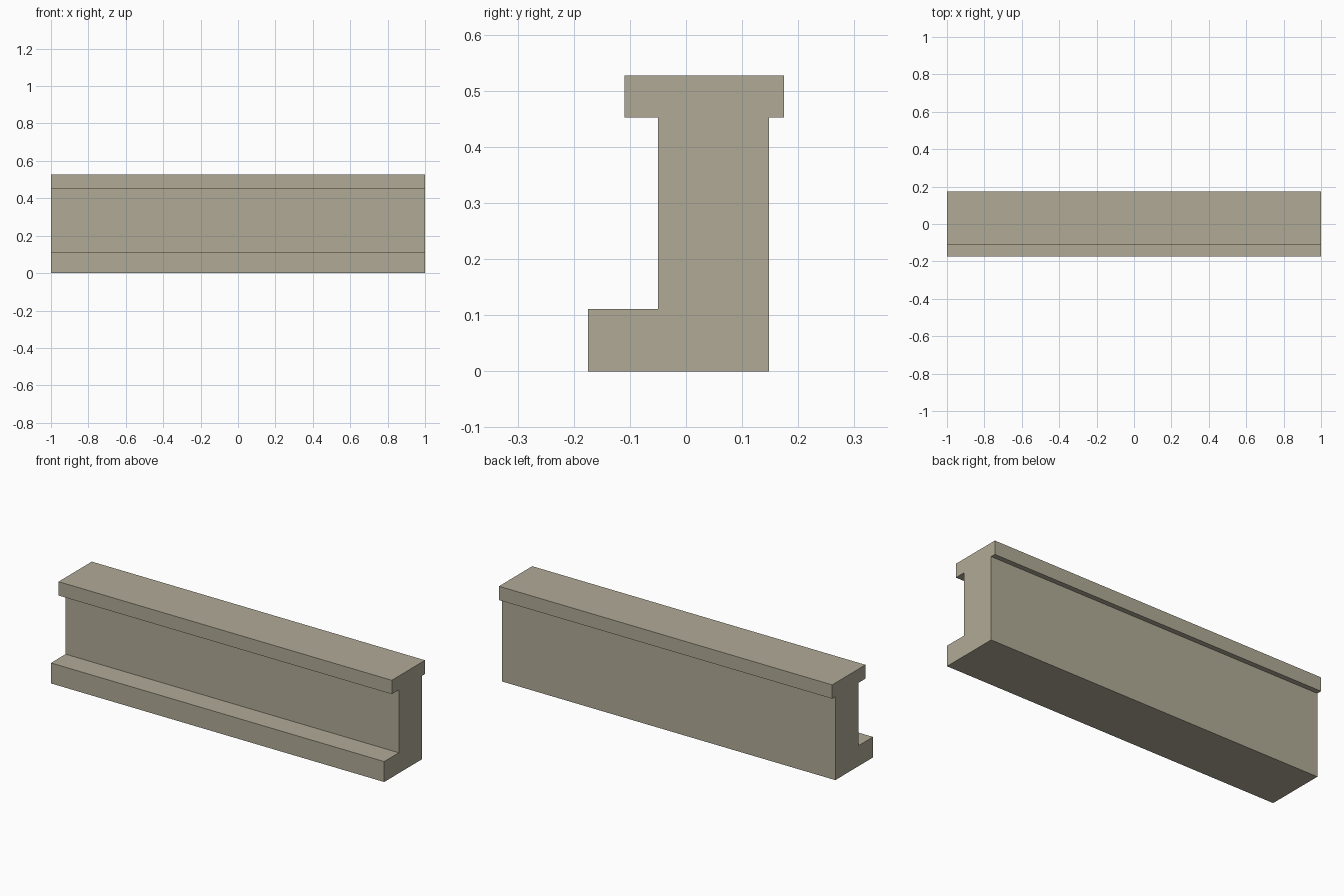
import bpy
import bmesh

if "Cube" in bpy.data.objects:
    bpy.data.objects.remove(bpy.data.objects["Cube"])

# Stone colour
stone = bpy.data.materials.new("warm_grey_stone")
stone.diffuse_color = (0.434, 0.402, 0.305, 1.0)
stone.use_nodes = True
stone.node_tree.nodes["Principled BSDF"].inputs["Base Color"].default_value = stone.diffuse_color

# Cross-section of the beam in (y, z): plinth at the front, wall, overhanging cap
profile = [
    (-0.175, 0.0), (0.148, 0.0), (0.148, 0.452), (0.175, 0.452),
    (0.175, 0.527), (-0.11, 0.527), (-0.11, 0.452), (-0.05, 0.452),
    (-0.05, 0.111), (-0.175, 0.111),
]

# Extrude the section along x
bm = bmesh.new()
end = bm.faces.new([bm.verts.new((-1.0, y, z)) for y, z in profile])
result = bmesh.ops.extrude_face_region(bm, geom=[end], use_keep_orig=True)
moved = [v for v in result["geom"] if isinstance(v, bmesh.types.BMVert)]
bmesh.ops.translate(bm, verts=moved, vec=(2.0, 0.0, 0.0))
bmesh.ops.recalc_face_normals(bm, faces=bm.faces)

mesh = bpy.data.meshes.new("parapet_wall")
bm.to_mesh(mesh)
bm.free()
mesh.materials.append(stone)
wall = bpy.data.objects.new("parapet_wall", mesh)
bpy.context.collection.objects.link(wall)
